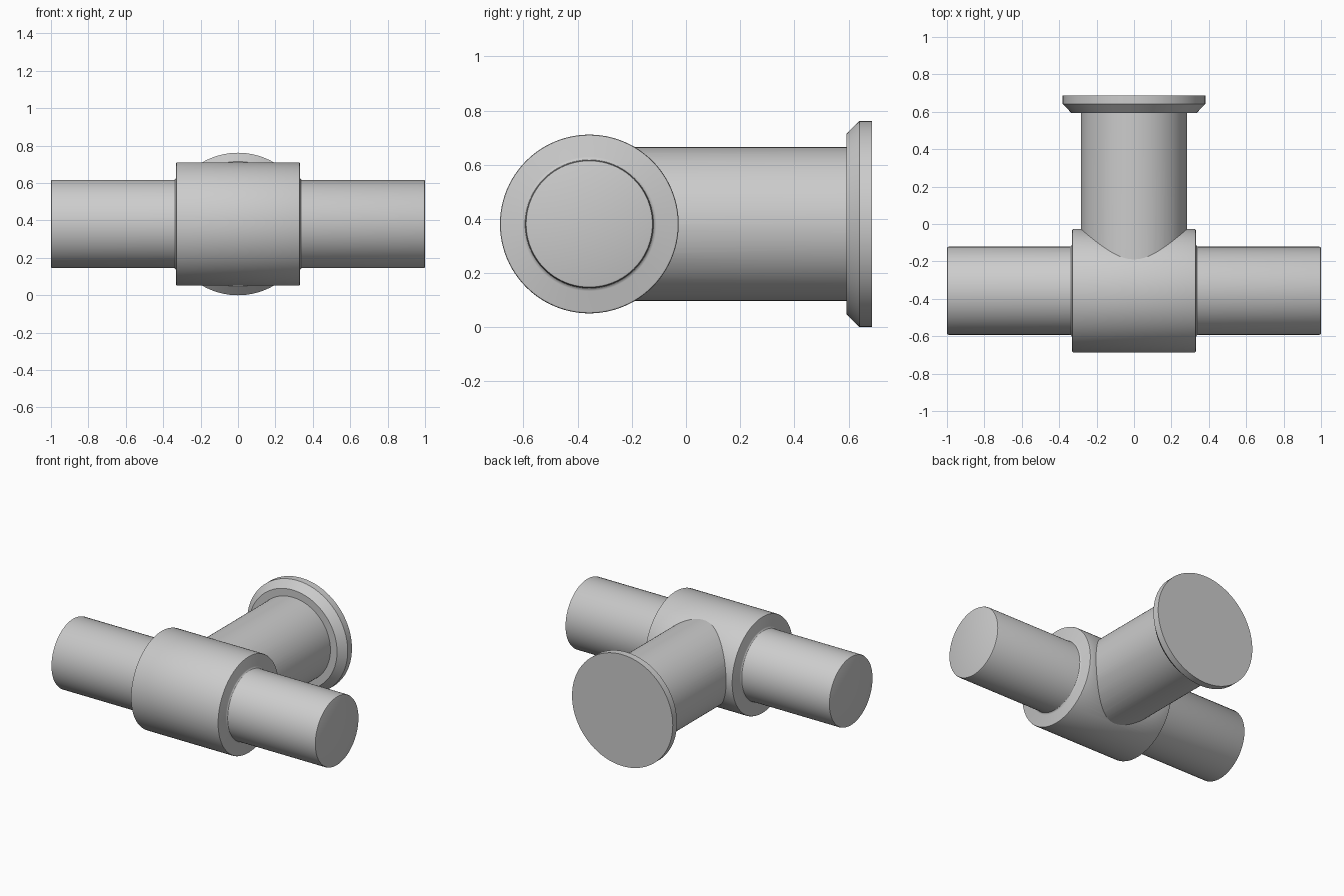
import bpy, bmesh, math
from mathutils import Matrix, Vector

if "Cube" in bpy.data.objects:
    bpy.data.objects.remove(bpy.data.objects["Cube"])

SEG = 96
AXIS_Y, AXIS_Z = -0.357, 0.381


def lathe(name, profile, matrix):
    """Closed solid of revolution; profile is (radius, height), radius 0 = pole."""
    bm = bmesh.new()
    rings = []
    for r, h in profile:
        if r == 0:
            rings.append([bm.verts.new((0, 0, h))] * SEG)
        else:
            rings.append([bm.verts.new((r * math.cos(2 * math.pi * i / SEG),
                                        r * math.sin(2 * math.pi * i / SEG), h))
                          for i in range(SEG)])
    for a, b in zip(rings, rings[1:]):
        if a[0] is a[1]:
            bm.faces.new(b)
        elif b[0] is b[1]:
            bm.faces.new(a)
        else:
            for i in range(SEG):
                j = (i + 1) % SEG
                bm.faces.new((a[i], a[j], b[j], b[i]))
    # flat caps leave the pole vertices unused
    bmesh.ops.delete(bm, geom=[v for v in bm.verts if not v.link_faces], context='VERTS')
    bmesh.ops.recalc_face_normals(bm, faces=bm.faces)
    bm.transform(matrix)
    me = bpy.data.meshes.new(name)
    bm.to_mesh(me)
    bm.free()
    ob = bpy.data.objects.new(name, me)
    bpy.context.collection.objects.link(ob)
    return ob


# Run pipe with wide hub: half profile mirrored about the middle
half = [(0.330, 0.324), (0.328, 0.329), (0.323, 0.331),
        (0.248, 0.331), (0.241, 0.334), (0.237, 0.338), (0.2355, 0.344),
        (0.2355, 0.992), (0.233, 0.998), (0.228, 1.0), (0, 1.0)]
profile = [(r, -h) for r, h in reversed(half)] + half
along_x = Matrix.Translation((0, AXIS_Y, AXIS_Z)) @ Matrix.Rotation(math.pi / 2, 4, 'Y')
body = lathe("tee_body", profile, along_x)

# Branch pipe ending in a bevelled clamp flange
branch_profile = [(0, AXIS_Y), (0.284, AXIS_Y), (0.284, 0.593), (0.334, 0.593),
                  (0.381, 0.641), (0.381, 0.687), (0, 0.687)]
along_y = Matrix.Translation((0, 0, AXIS_Z)) @ Matrix.Rotation(-math.pi / 2, 4, 'X')
branch = lathe("branch_with_flange", branch_profile, along_y)

# Weld the branch into the hub
mod = body.modifiers.new("weld", 'BOOLEAN')
mod.operation = 'UNION'
mod.solver = 'EXACT'
mod.object = branch
bpy.context.view_layer.objects.active = body
body.select_set(True)
bpy.ops.object.modifier_apply(modifier=mod.name)
bpy.data.objects.remove(branch)
bpy.ops.object.shade_smooth_by_angle(angle=math.radians(30))
